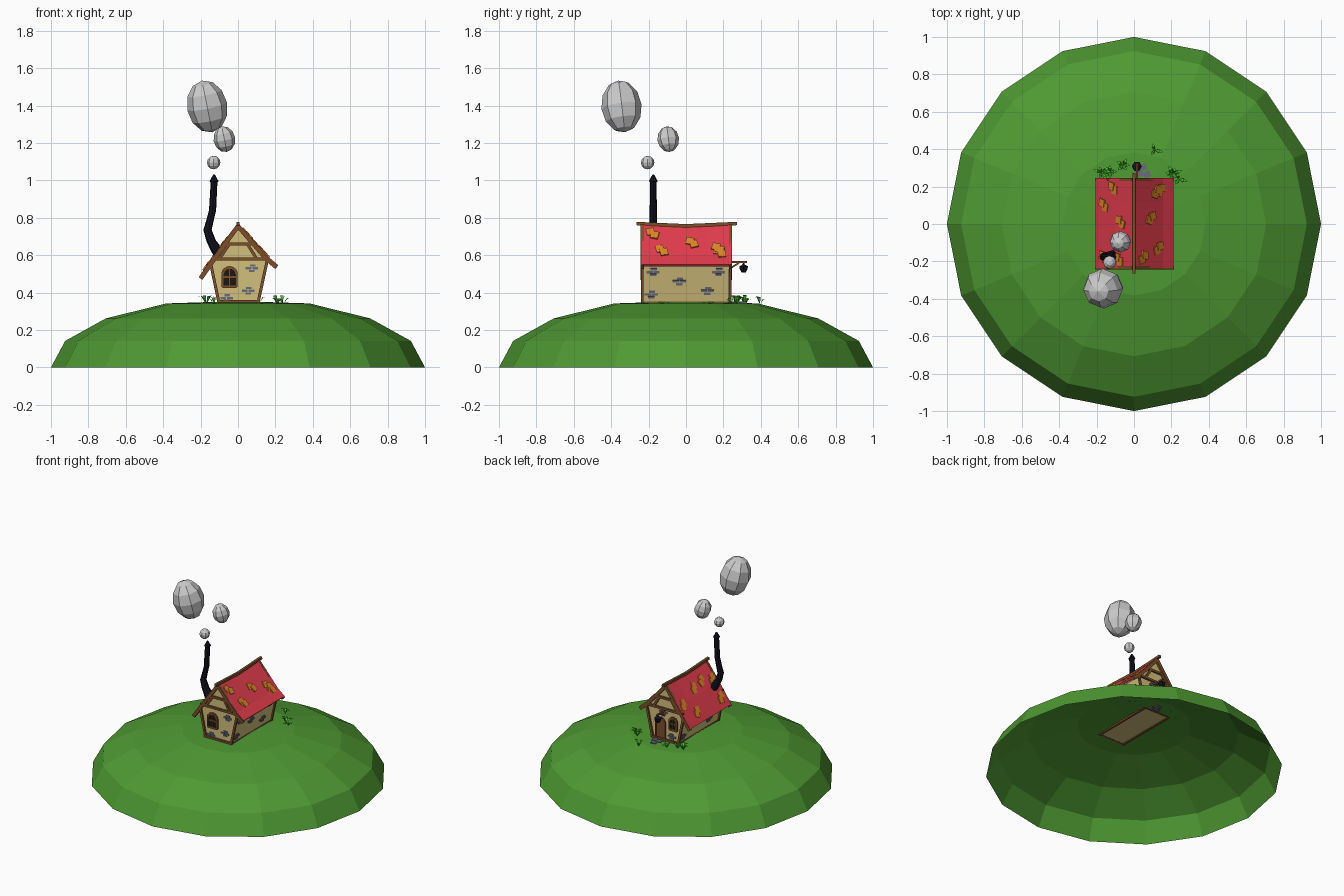
import bpy, bmesh, math, random
from mathutils import Vector, Matrix

if "Cube" in bpy.data.objects:
    bpy.data.objects.remove(bpy.data.objects["Cube"])

random.seed(4)

def mat(name, hexcol):
    m = bpy.data.materials.new(name)
    c = [int(hexcol[i:i + 2], 16) / 255 for i in (0, 2, 4)]
    m.diffuse_color = [((v + .055) / 1.055) ** 2.4 if v > .04 else v / 12.92 for v in c] + [1]
    m.use_nodes = True
    m.node_tree.nodes["Principled BSDF"].inputs["Base Color"].default_value = m.diffuse_color
    return m

GRASS, LEAF, WALL = mat("grass", "4f9a33"), mat("leaf", "48c42c"), mat("plaster", "d2c07c")
WOOD, RED, TILE = mat("wood", "7d4f2a"), mat("roof_red", "e23c4c"), mat("tile", "dc8428")
IRON, STONE, GLASS = mat("iron", "12111f"), mat("stone", "6c6c7c"), mat("glass", "1c1712")

def finish(name, bm, material=None):
    bmesh.ops.remove_doubles(bm, verts=bm.verts, dist=1e-5)
    bmesh.ops.recalc_face_normals(bm, faces=bm.faces)
    me = bpy.data.meshes.new(name)
    bm.to_mesh(me)
    bm.free()
    ob = bpy.data.objects.new(name, me)
    bpy.context.collection.objects.link(ob)
    if material:
        me.materials.append(material)
    return ob

def box(bm, centre, size, rot=Matrix.Identity(4)):
    bmesh.ops.create_cube(bm, size=1, matrix=Matrix.Translation(centre) @ rot @ Matrix.Diagonal((*size, 1)))

def beam(bm, p, q, w=.018, d=.018):
    p, q = Vector(p), Vector(q)
    rot = (q - p).to_track_quat('Z', 'Y').to_matrix().to_4x4()
    box(bm, (p + q) / 2, (w, d, (q - p).length), rot)

def tube(bm, path, n, cap=True):
    rings = [[bm.verts.new((x + r * math.cos(2 * math.pi * i / n), y + r * math.sin(2 * math.pi * i / n), z))
              for i in range(n)] for x, y, z, r in path]
    for a, b in zip(rings, rings[1:]):
        for i in range(n):
            bm.faces.new((a[i], a[(i + 1) % n], b[(i + 1) % n], b[i]))
    if cap:
        bm.faces.new(rings[0])
    bm.faces.new(rings[-1])

def prism(bm, pts, y0, y1):
    a = [bm.verts.new((x, y0, z)) for x, z in pts]
    b = [bm.verts.new((x, y1, z)) for x, z in pts]
    bm.faces.new(a)
    bm.faces.new(b)
    for i in range(len(pts)):
        j = (i + 1) % len(pts)
        bm.faces.new((a[i], a[j], b[j], b[i]))

# hill: open squashed half sphere
bm = bmesh.new()
tube(bm, [(0, 0, .37 * math.sin(a), math.cos(a)) for a in (0, math.pi / 8, math.pi / 4, math.pi * 3 / 8)]
     + [(0, 0, .354, .003)], 16, cap=False)
finish("hill", bm, GRASS)

# house body, widening upwards
bm = bmesh.new()
prism(bm, [(-.1, .345), (.105, .345), (.155, .57), (0, .745), (-.142, .55)], -.228, .23)
finish("house_walls", bm, WALL)

# sagging roof with two different eaves
LEFT = [(0, .765), (-.1, .628), (-.2, .485)]
RIGHT = [(0, .765), (.15, .592), (.207, .545)]
def sag(y):
    return -.014 * (1 - (y / .245) ** 2)
bm = bmesh.new()
profile = LEFT[::-1] + RIGHT[1:]
ys = [-.235, -.12, 0, .12, .245]
grid = [[bm.verts.new((x, y, z + sag(y) * max(0, 1 - abs(x) / .15))) for x, z in profile] for y in ys]
for a, b in zip(grid, grid[1:]):
    for i in range(len(profile) - 1):
        bm.faces.new((a[i], a[i + 1], b[i + 1], b[i]))
roof = finish("roof", bm, RED)
sol = roof.modifiers.new("thickness", 'SOLIDIFY')
sol.thickness, sol.offset = .014, 0

# loose tiles lying on both slopes: (side, distance across, y)
bm = bmesh.new()
spots = [(-1, .15, .09), (-1, .1, .18), (-1, .06, .0), (-1, .05, -.1), (-1, .15, -.19), (-1, .07, -.2),
         (1, .11, .16), (1, .08, .02), (1, .12, -.14), (1, .04, -.19), (1, .13, .17)]
for side, d, y in spots:
    slope = math.atan2(.28, .2) if side < 0 else math.atan2(.173, .15)
    for k in range(2):
        dd, yy = d + k * .018, y + k * .022
        z = .765 - dd * math.tan(slope) + sag(yy) * (1 - dd / .2) + .008 + k * .004
        rot = Matrix.Rotation(side * slope, 4, 'Y') @ Matrix.Rotation(random.uniform(-.35, .35), 4, 'Z')
        box(bm, (side * dd, yy, z), (.046, .042, .016), rot)
finish("roof_tiles", bm, TILE)

# timber frame: both gables, sills and ridge
bm = bmesh.new()
for y in (-.233, .238):
    for line in (LEFT, RIGHT):
        for (x0, z0), (x1, z1) in zip(line, line[1:]):
            beam(bm, (x0, y, z0 - .01), (x1, y, z1 - .01), .018, .024)
    for x0, z0, x1, z1 in [(-.102, .345, -.145, .55), (.107, .345, .157, .575), (-.145, .58, .16, .58),
                           (-.07, .66, .07, .66), (-.1, .58, -.045, .66), (.1, .58, .05, .66),
                           (-.1, .352, .105, .352)]:
        beam(bm, (x0, y, z0), (x1, y, z1), .013, .016)
for x in (-.1, .105):
    beam(bm, (x, -.235, .345), (x, .24, .345), .014, .014)
for a, b in zip((-.265, 0, .272), (0, .272)):
    beam(bm, (0, a, .769 if a else .757), (0, b, .769 if b else .757), .018, .018)
finish("timber_frame", bm, WOOD)

# arched openings on the gables
def arch(cx, z0, w, h):
    top = z0 + h - w
    return [(cx - w, z0), (cx + w, z0)] + [(cx + w * math.cos(a), top + w * math.sin(a))
                                          for a in [math.pi * i / 6 for i in range(7)]]

def opening(name, cx, z0, w, h, y, s, fill, bars):
    bm = bmesh.new()
    prism(bm, arch(cx, z0, w, h), y - .004, y + .004)
    finish(name + "_panel", bm, fill)
    bm = bmesh.new()
    pts = arch(cx, z0, w, h)
    for (x0, a), (x1, b) in zip(pts, pts[1:] + pts[:1]):
        beam(bm, (x0, y + s * .004, a), (x1, y + s * .004, b), .01, .014)
    if bars:
        beam(bm, (cx, y + s * .004, z0), (cx, y + s * .004, z0 + h), .007, .01)
        beam(bm, (cx - w, y + s * .004, z0 + h * .5), (cx + w, y + s * .004, z0 + h * .5), .007, .01)
    finish(name + "_frame", bm, WOOD)

opening("front_window", -.045, .43, .038, .105, -.23, -1, GLASS, True)
opening("back_window", -.06, .44, .03, .09, .232, 1, GLASS, True)
opening("door", .045, .35, .036, .155, .232, 1, WOOD, False)

# clusters of exposed bricks
bm = bmesh.new()
def bricks(put):
    for u, v in ((.008, .015), (-.014, 0), (.022, 0), (.004, -.015)):
        put(u, v)
for x, z in ((.07, .53), (.05, .41), (-.065, .37)):
    bricks(lambda u, v: box(bm, (x + u, -.229, max(z + v, .358)), (.03, .01, .012)))
for x, z in ((.02, .55), (-.05, .385)):
    bricks(lambda u, v: box(bm, (x + u, .231, z + v), (.03, .01, .012)))
for s in (-1, 1):
    lean = Matrix.Rotation(s * .21, 4, 'Y')
    for y, z in ((-.18, .51), (-.04, .46), (.17, .51), (.11, .41), (-.19, .39)):
        def put(u, v):
            k = (z + v - .345) / .22
            box(bm, (.105 + .05 * k if s > 0 else -.1 - .044 * k, y * s + u, z + v), (.01, .034, .012), lean) \
                if s > 0 else box(bm, (-.1 - .044 * k, -y + u, z + v), (.01, .034, .012), lean)
        bricks(put)
finish("bricks", bm, STONE)

# doorstep slabs
bm = bmesh.new()
for x, y in ((.03, .27), (.07, .265), (.05, .305)):
    box(bm, (x, y, .344), (.036, .032, .014), Matrix.Rotation(x * 5, 4, 'Z'))
finish("doorstep_stones", bm, STONE)

# lantern on a bracket over the door
bm = bmesh.new()
beam(bm, (.015, .23, .563), (.015, .325, .563), .011, .011)
beam(bm, (.015, .238, .53), (.015, .285, .56), .009, .009)
finish("lantern_bracket", bm, WOOD)
bm = bmesh.new()
tube(bm, [(.015, .308, .508, .014), (.015, .308, .525, .024), (.015, .308, .54, .027),
          (.015, .308, .55, .006), (.015, .308, .563, .004)], 6)
finish("lantern", bm, IRON)

# crooked stove pipe
bm = bmesh.new()
tube(bm, [(-.09, -.175, .585, .03), (-.108, -.175, .62, .036), (-.145, -.175, .68, .026),
          (-.163, -.175, .735, .022), (-.15, -.175, .785, .02), (-.136, -.175, .84, .019),
          (-.128, -.175, .99, .018), (-.128, -.175, .995, .024), (-.128, -.175, 1.03, .005)], 8)
finish("chimney_pipe", bm, IRON)

# smoke puffs
for i, (c, r, tilt) in enumerate([((-.13, -.205, 1.095), (.036, .036, .036), 0),
                                  ((-.073, -.095, 1.22), (.058, .058, .07), .2),
                                  ((-.165, -.345, 1.395), (.108, .108, .142), .2)]):
    bm = bmesh.new()
    bmesh.ops.create_uvsphere(bm, u_segments=8, v_segments=6, radius=1,
                              matrix=Matrix.Translation(c) @ Matrix.Rotation(-tilt, 4, 'Y')
                              @ Matrix.Rotation(tilt * .6, 4, 'X') @ Matrix.Diagonal((*r, 1)))
    finish(f"smoke_puff_{i + 1}", bm)

# leafy tufts around the back corners
bm = bmesh.new()
for x, y, n in ((-.17, .275, 6), (-.13, .28, 4), (-.06, .315, 5), (.11, .395, 3), (.21, .27, 7), (.24, .24, 3)):
    for k in range(n):
        a = 2 * math.pi * k / n + random.uniform(-.4, .4)
        L, h = random.uniform(.03, .055), random.uniform(.025, .05)
        d, s = Vector((math.cos(a), math.sin(a), 0)), Vector((-math.sin(a), math.cos(a), 0)) * .01
        base = Vector((x, y, .336))
        mid, tip = base + d * L * .5 + Vector((0, 0, h)), base + d * L + Vector((0, 0, h * .9))
        p = [bm.verts.new(v) for v in (base, mid - s, tip, mid + s)]
        bm.faces.new((p[0], p[1], p[3]))
        bm.faces.new((p[1], p[2], p[3]))
finish("leaf_tufts", bm, LEAF)
